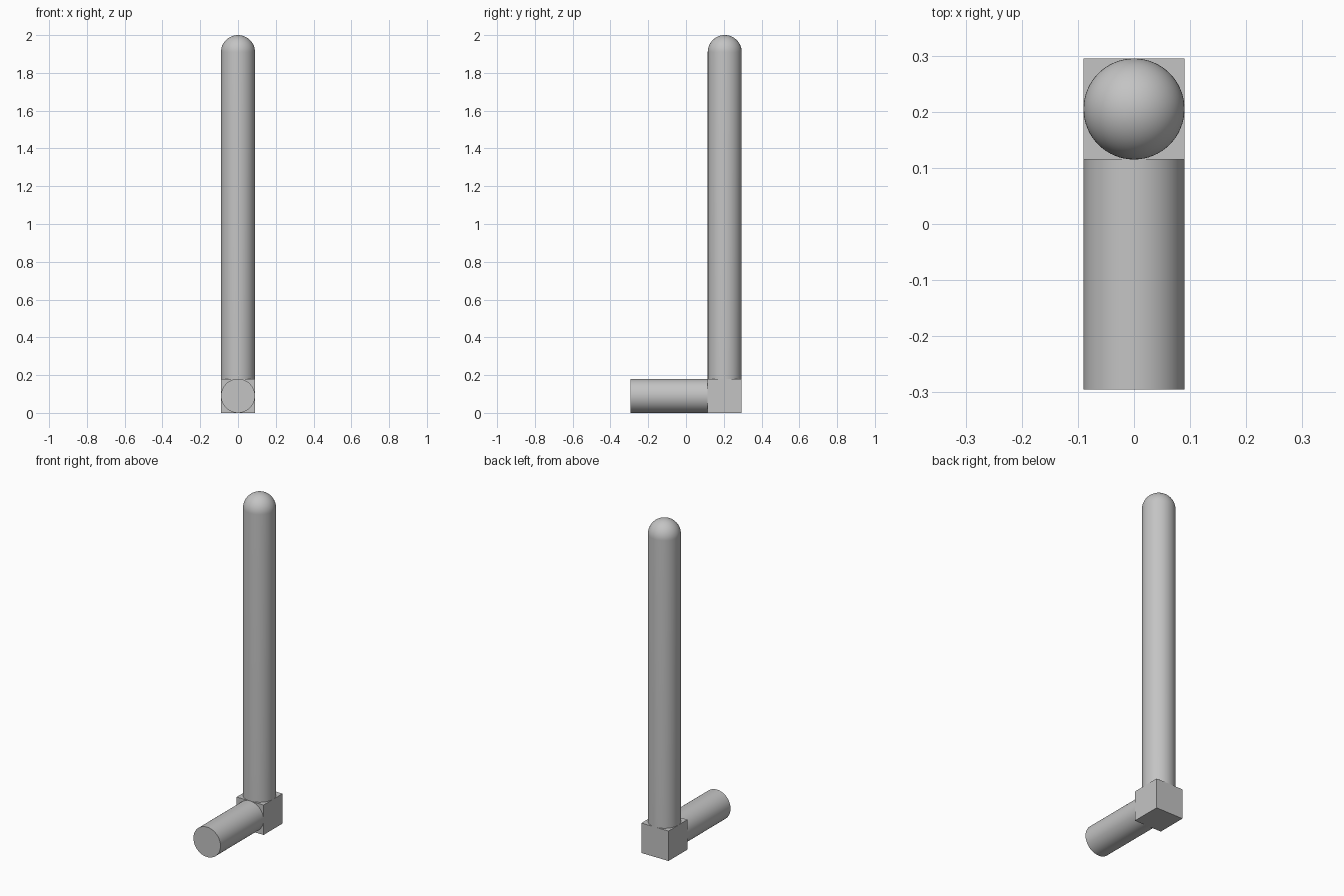
import bpy
import math

R = 0.09        # tube radius, also half the block's side
POST_Y = 0.205  # centre of the upright
FRONT_Y = -0.295
TOP = 2.0

cube = bpy.data.objects.get("Cube")
if cube:
    bpy.data.objects.remove(cube, do_unlink=True)

grey = bpy.data.materials.new("plain grey")
grey.use_nodes = True
colour = (0.55, 0.55, 0.55, 1)
grey.diffuse_color = colour
grey.node_tree.nodes["Principled BSDF"].inputs["Base Color"].default_value = colour


def finish(name, smooth=True):
    obj = bpy.context.object
    obj.name = name
    obj.data.materials.append(grey)
    if smooth:
        bpy.ops.object.shade_smooth_by_angle(angle=math.radians(40))
    return obj


# Corner block
bpy.ops.mesh.primitive_cube_add(size=2 * R, location=(0, POST_Y, R))
finish("corner_block", smooth=False)

# Short horizontal arm, from the block to the front
arm_end = POST_Y - R
bpy.ops.mesh.primitive_cylinder_add(
    vertices=64, radius=R, depth=arm_end - FRONT_Y,
    location=(0, (arm_end + FRONT_Y) / 2, R), rotation=(math.pi / 2, 0, 0))
finish("front_arm")

# Tall upright: a sphere whose lower half is stretched down into a straight tube
bpy.ops.mesh.primitive_uv_sphere_add(
    segments=64, ring_count=32, radius=R, location=(0, POST_Y, TOP - R))
post = finish("upright_post", smooth=False)
foot = 2 * R - (TOP - R)
for v in post.data.vertices:
    if v.co.z < -0.001:
        # the ring below the equator becomes the foot, the rest its flat base
        if v.co.z > -R * math.sin(1.5 * math.pi / 32):
            scale = R / math.hypot(v.co.x, v.co.y)
            v.co.x *= scale
            v.co.y *= scale
        v.co.z = foot
bpy.ops.object.shade_smooth_by_angle(angle=math.radians(40))
